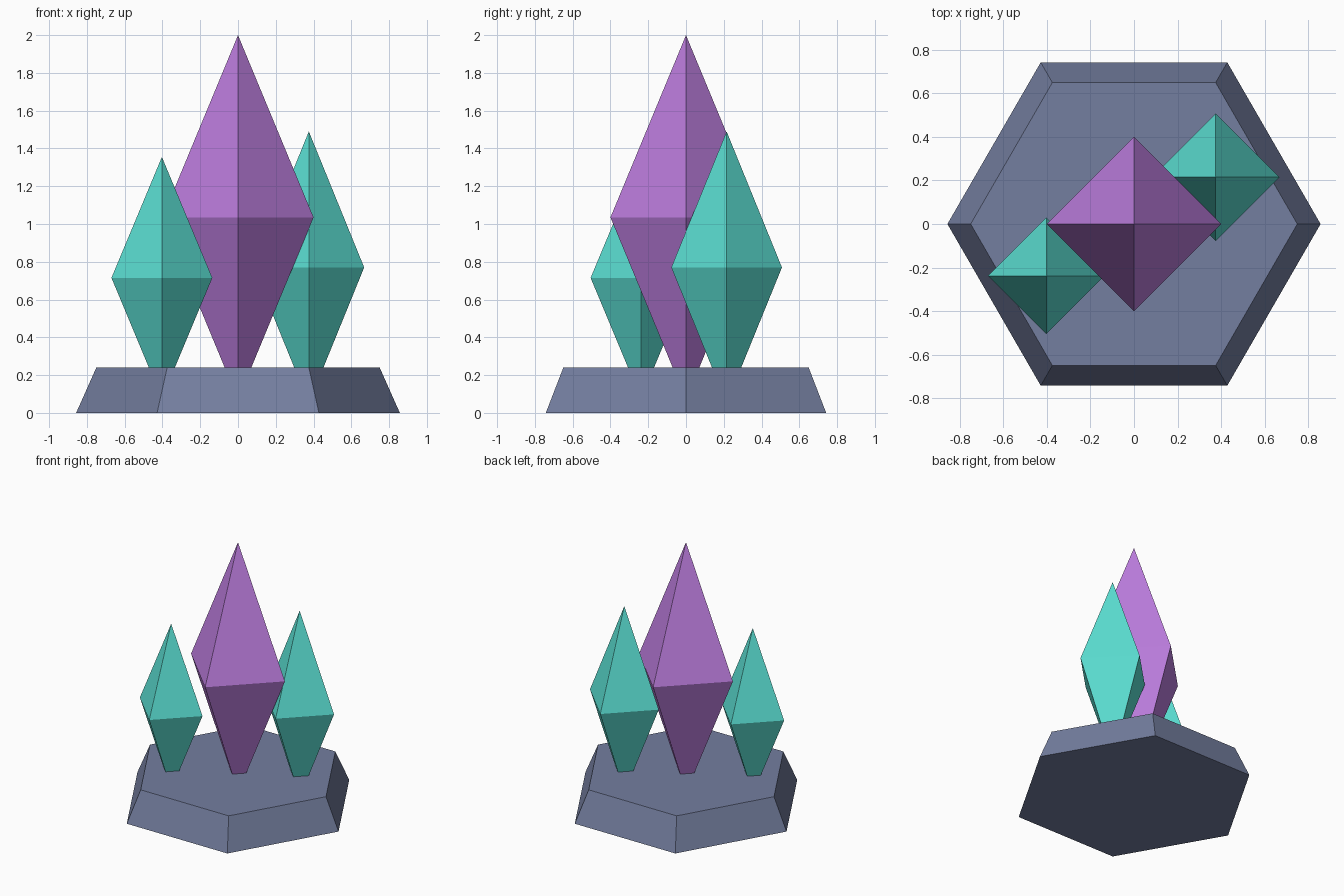
import bpy
import math

default = bpy.data.objects.get("Cube")
if default:
    bpy.data.objects.remove(default, do_unlink=True)


def make_material(name, rgb):
    mat = bpy.data.materials.new(name)
    mat.use_nodes = True
    color = (*rgb, 1.0)
    mat.diffuse_color = color
    mat.node_tree.nodes["Principled BSDF"].inputs["Base Color"].default_value = color
    return mat


slate = make_material("slate stone", (0.175, 0.21, 0.35))
purple = make_material("purple crystal", (0.51, 0.207, 0.738))
teal = make_material("teal crystal", (0.105, 0.738, 0.65))


def add_cone(name, mat, sides, r1, r2, depth, center):
    bpy.ops.mesh.primitive_cone_add(vertices=sides, radius1=r1, radius2=r2,
                                    depth=depth, location=center)
    obj = bpy.context.object
    obj.name = obj.data.name = name
    obj.data.materials.append(mat)
    return obj


def add_crystal(name, mat, x, y, middle, radius, half_height):
    """Four-sided bipyramid with its corners on the x and y axes."""
    verts = [(radius * math.cos(i * math.pi / 2), radius * math.sin(i * math.pi / 2), 0)
             for i in range(4)]
    verts += [(0, 0, half_height), (0, 0, -half_height)]
    faces = []
    for i in range(4):
        j = (i + 1) % 4
        faces += [(i, j, 4), (j, i, 5)]
    mesh = bpy.data.meshes.new(name)
    mesh.from_pydata(verts, [], faces)
    mesh.materials.append(mat)
    obj = bpy.data.objects.new(name, mesh)
    obj.location = (x, y, middle)
    bpy.context.collection.objects.link(obj)
    return obj


# Tapered hexagonal base, with corners pointing left and right
base = add_cone("base", slate, 6, 0.857, 0.75, 0.24, (0, 0, 0.12))
base.rotation_euler.z = math.radians(30)

# Crystals, their lower tips sunk in the base
add_crystal("large_crystal", purple, 0, 0, 1.035, 0.4, 0.965)
add_crystal("right_crystal", teal, -0.403, -0.238, 0.715, 0.267, 0.64)
add_crystal("left_crystal", teal, 0.375, 0.215, 0.77, 0.293, 0.72)
